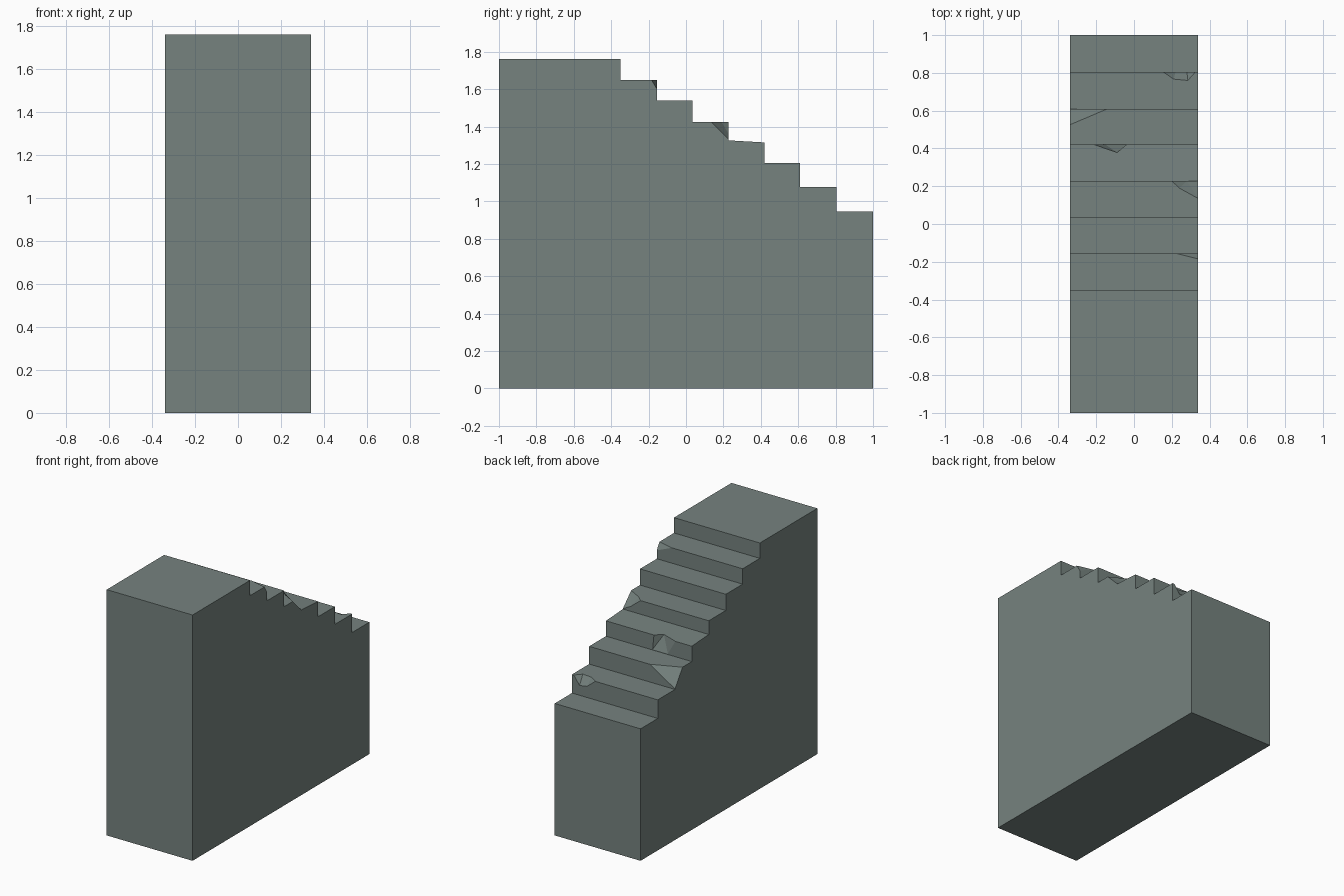
import bpy, bmesh
from mathutils import Vector

if "Cube" in bpy.data.objects:
    bpy.data.objects.remove(bpy.data.objects["Cube"])

HALF = 0.34

stone = bpy.data.materials.new("grey green stone")
stone.diffuse_color = (0.18, 0.225, 0.212, 1)
stone.use_nodes = True
stone.node_tree.nodes["Principled BSDF"].inputs["Base Color"].default_value = stone.diffuse_color


def make_object(name, bm):
    bmesh.ops.recalc_face_normals(bm, faces=bm.faces[:])
    mesh = bpy.data.meshes.new(name)
    bm.to_mesh(mesh)
    bm.free()
    mesh.materials.append(stone)
    obj = bpy.data.objects.new(name, mesh)
    bpy.context.collection.objects.link(obj)
    return obj


# Stair block: side profile (y, z) extruded across x
profile = [(-1, 0), (-1, 1.76), (-0.35, 1.76),
           (-0.35, 1.65), (-0.155, 1.65), (-0.155, 1.54), (0.035, 1.54),
           (0.035, 1.424), (0.228, 1.424), (0.228, 1.326), (0.42, 1.315),
           (0.42, 1.205), (0.61, 1.205), (0.61, 1.078), (0.805, 1.078),
           (0.805, 0.945), (1, 0.945), (1, 0)]
bm = bmesh.new()
side = bm.faces.new([bm.verts.new((-HALF, y, z)) for y, z in profile])
swept = bmesh.ops.extrude_face_region(bm, geom=[side])
bmesh.ops.translate(bm, vec=(2 * HALF, 0, 0),
                    verts=[v for v in swept["geom"] if isinstance(v, bmesh.types.BMVert)])
stairs = make_object("stone_stairs", bm)


# Broken step edges: a patch of points on the stone swept outward and cut away
def chip(points, side_push=0.0):
    push = Vector((side_push, 0.08, 0.08))
    bm = bmesh.new()
    for p in points:
        bm.verts.new(p)
        bm.verts.new(Vector(p) + push)
    hull = bmesh.ops.convex_hull(bm, input=bm.verts[:])
    loose = [v for v in bm.verts if not v.link_faces]
    bmesh.ops.delete(bm, geom=loose, context="VERTS")
    cutter = make_object("chip_cutter", bm)
    cutter.hide_render = True
    mod = stairs.modifiers.new("chip", "BOOLEAN")
    mod.operation = "DIFFERENCE"
    mod.solver = "EXACT"
    mod.object = cutter
    bpy.context.view_layer.objects.active = stairs
    bpy.ops.object.modifier_apply(modifier=mod.name)
    bpy.data.objects.remove(cutter)


# lowest edge, rounded chip
chip([(0.155, 0.805, 1.078), (0.21, 0.767, 1.078), (0.285, 0.76, 1.078),
      (0.325, 0.805, 1.078), (0.28, 0.805, 1.015), (0.22, 0.805, 1.025)])
# broken left corner
chip([(-0.14, 0.61, 1.205), (-0.34, 0.525, 1.205), (-0.34, 0.61, 1.082),
      (-0.25, 0.61, 1.15)], -0.08)
# deep notch in the middle of the tread edge
chip([(-0.21, 0.42, 1.315), (-0.09, 0.378, 1.317), (-0.04, 0.42, 1.315),
      (-0.03, 0.42, 1.21), (-0.15, 0.42, 1.21)])
# broken right corner
chip([(0.20, 0.228, 1.424), (0.24, 0.19, 1.424), (0.34, 0.135, 1.424),
      (0.34, 0.228, 1.33), (0.28, 0.228, 1.36)], 0.08)
# small right corner chip near the top
chip([(0.22, -0.155, 1.65), (0.34, -0.185, 1.65), (0.34, -0.155, 1.60)], 0.08)
